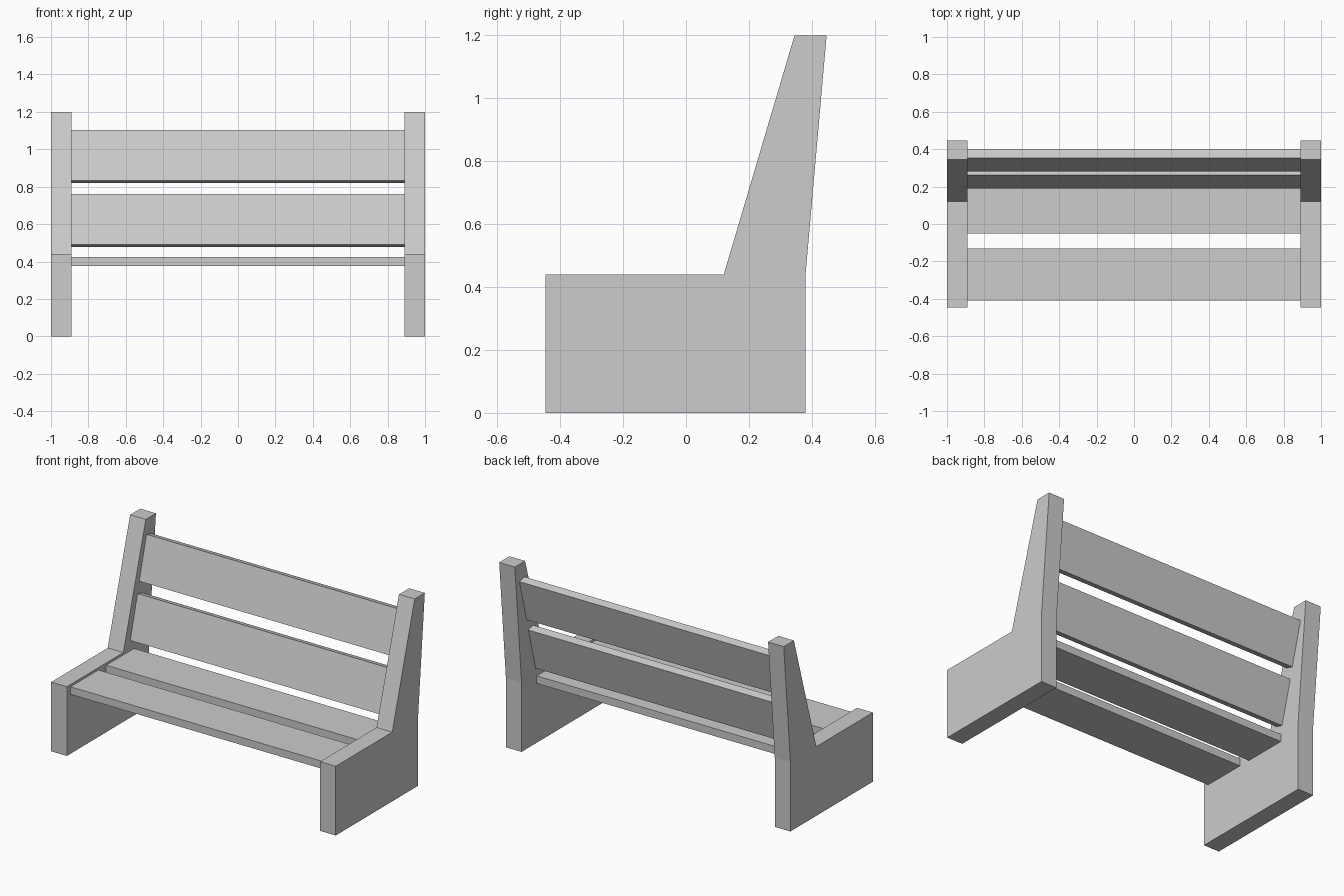
import bpy
import bmesh
from math import radians, sin, cos

cube = bpy.data.objects.get("Cube")
if cube:
    bpy.data.objects.remove(cube, do_unlink=True)

# One plain grey for the whole bench
grey = bpy.data.materials.new("light_grey")
grey.use_nodes = True
colour = (0.604, 0.604, 0.604, 1)
grey.diffuse_color = colour
grey.node_tree.nodes["Principled BSDF"].inputs["Base Color"].default_value = colour


def extrude_profile(name, profile, x0, x1):
    """Extrude a closed (y, z) outline along x."""
    bm = bmesh.new()
    face = bm.faces.new([bm.verts.new((x0, y, z)) for y, z in profile])
    result = bmesh.ops.extrude_face_region(bm, geom=[face])
    moved = [v for v in result["geom"] if isinstance(v, bmesh.types.BMVert)]
    bmesh.ops.translate(bm, verts=moved, vec=(x1 - x0, 0, 0))
    bmesh.ops.recalc_face_normals(bm, faces=bm.faces)
    mesh = bpy.data.meshes.new(name)
    bm.to_mesh(mesh)
    bm.free()
    mesh.materials.append(grey)
    obj = bpy.data.objects.new(name, mesh)
    bpy.context.collection.objects.link(obj)
    return obj


def plank(name, y, z, depth, height, tilt=0):
    """Board between the side panels, leaning back about its lower front edge."""
    s, c = sin(radians(tilt)), cos(radians(tilt))
    corners = [(0, 0), (depth, 0), (depth, height), (0, height)]
    outline = [(y + d * c + h * s, z - d * s + h * c) for d, h in corners]
    extrude_profile(name, outline, -INNER, INNER)


INNER, OUTER = 0.89, 1.0

# Side panels: solid leg below, tapering backrest post above
side = [(-0.447, 0), (0.38, 0), (0.38, 0.44),
        (0.447, 1.2), (0.345, 1.2), (0.12, 0.44), (-0.447, 0.44)]
extrude_profile("left_side_panel", side, INNER, OUTER)
extrude_profile("right_side_panel", side, -OUTER, -INNER)

# Seat boards
plank("front_seat_board", -0.41, 0.377, 0.28, 0.048)
plank("rear_seat_board", -0.052, 0.377, 0.28, 0.048)

# Leaning backrest boards
plank("lower_back_board", 0.19, 0.49, 0.05, 0.28, tilt=15)
plank("upper_back_board", 0.28, 0.832, 0.05, 0.28, tilt=15)
